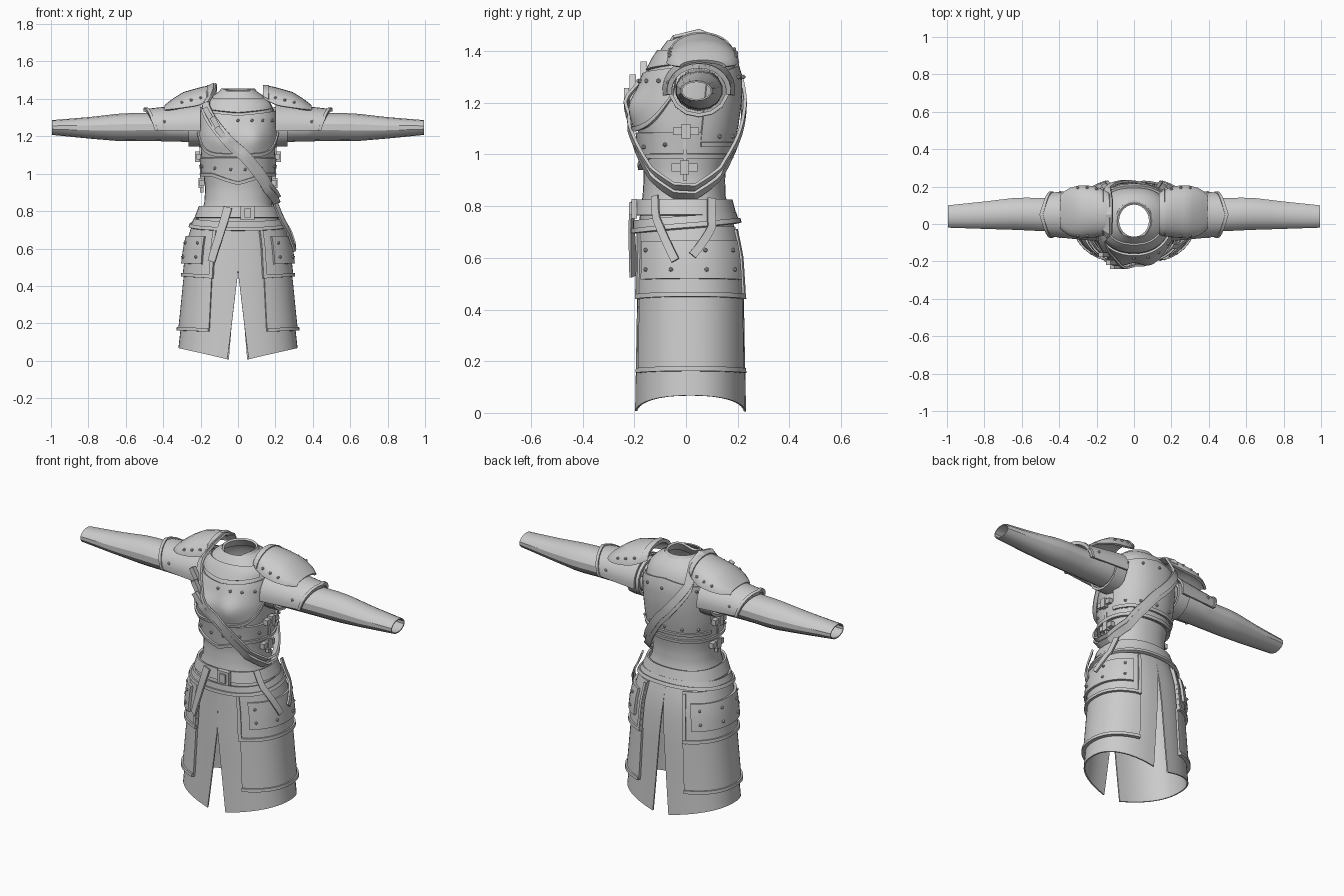
import bpy, bmesh
from math import sin, cos, pi, exp, copysign
from mathutils import Vector, Matrix

cube = bpy.data.objects.get("Cube")
if cube:
    bpy.data.objects.remove(cube)

grey = bpy.data.materials.new("plain grey")
grey.use_nodes = True
grey.diffuse_color = (0.6, 0.6, 0.6, 1)
grey.node_tree.nodes["Principled BSDF"].inputs["Base Color"].default_value = (0.6, 0.6, 0.6, 1)
parts = []

# height, half width, front y, back y
BODY = [(0, .322, -.195, .23), (.2, .3, -.19, .225), (.45, .275, -.185, .22), (.6, .258, -.18, .21),
        (.7, .235, -.178, .19), (.78, .2, -.175, .165), (.84, .178, -.165, .15), (.92, .172, -.16, .148),
        (1, .182, -.17, .162), (1.1, .195, -.182, .183), (1.2, .198, -.18, .198), (1.3, .195, -.155, .2),
        (1.37, .18, -.12, .18), (1.42, .13, -.085, .145), (1.44, .095, -.07, .115)]
# x, centre z, centre y, z radius, y radius
ARM = [(.16, 1.25, .05, .08, .09), (.35, 1.25, .05, .075, .09), (.48, 1.25, .05, .072, .088),
       (.62, 1.248, .055, .072, .086), (.8, 1.245, .047, .054, .072), (1, 1.247, .04, .036, .058)]
SHOULDER = [(.135, 1.4, .055, .062, .1), (.17, 1.38, .06, .083, .12), (.22, 1.36, .065, .09, .132),
            (.29, 1.35, .065, .08, .135), (.35, 1.342, .065, .05, .12), (.39, 1.338, .065, .022, .085)]


def lerp(a, b, t):
    return a + (b - a) * t


def sample(rows, t):
    for a, b in zip(rows, rows[1:]):
        if t <= b[0]:
            break
    k = min(1, max(0, (t - a[0]) / (b[0] - a[0])))
    return [lerp(p, q, k) for p, q in zip(a[1:], b[1:])]


def body(angle, z, off=0):
    """Point around the trunk; angle zero is the front, positive turns to +x."""
    w, front, back = sample(BODY, z)
    bend = lambda v: copysign(abs(v) ** .88, v)
    mid = (front + back) / 2
    depth = (back - front) / 2 + off
    x = (w + off) * bend(sin(angle))
    y = mid - depth * bend(cos(angle))
    if cos(angle) > 0:
        y -= .032 * exp(-((abs(x) - .09) / .07) ** 2 - ((z - 1.18) / .07) ** 2)
    return Vector((x, y, z))


def limb(rows):
    def point(angle, x, off=0):
        zc, yc, rz, ry = sample(rows, x)
        return Vector((x, yc + (ry + off) * sin(angle), zc + (rz + off) * cos(angle)))
    return point


arm, shoulder = limb(ARM), limb(SHOULDER)


def finish(name, bm, thick=0, mirror=False):
    mesh = bpy.data.meshes.new(name)
    bm.to_mesh(mesh)
    bm.free()
    ob = bpy.data.objects.new(name, mesh)
    bpy.context.collection.objects.link(ob)
    mesh.materials.append(grey)
    if thick:
        shell = ob.modifiers.new("thickness", 'SOLIDIFY')
        shell.thickness, shell.offset = thick, 0
    if mirror:
        ob.modifiers.new("mirror", 'MIRROR').use_mirror_merge = False
    parts.append(ob)
    return ob


def patch(name, point, nu, nv, thick=.01, mirror=False):
    """Sheet through point(u, v), both from zero to one."""
    bm = bmesh.new()
    grid = [[bm.verts.new(point(i / nu, j / nv)) for j in range(nv + 1)] for i in range(nu + 1)]
    for a, b in zip(grid, grid[1:]):
        for j in range(nv):
            bm.faces.new((a[j], b[j], b[j + 1], a[j + 1]))
    bmesh.ops.remove_doubles(bm, verts=bm.verts[:], dist=.00001)
    return finish(name, bm, thick, mirror)


def plate(name, a0, a1, low, high, off, nu=20, nv=4, thick=.012, mirror=False, lip=True):
    """Plate lying on the trunk between two angles and two edge heights."""
    def point(u, v):
        a = lerp(a0, a1, u)
        return body(a, lerp(low(a), high(a), v), off)
    patch(name, point, nu, nv, thick, mirror)
    if lip:
        rim = lambda u, v: body(lerp(a0, a1, u), low(lerp(a0, a1, u)) + .018 * v, off + .008)
        patch(name + "_rim", rim, nu, 1, .014, mirror)


def ribbon(name, pts, width, centre=None, thick=.01):
    bm = bmesh.new()
    rows = []
    for i, p in enumerate(pts):
        along = pts[min(i + 1, len(pts) - 1)] - pts[max(i - 1, 0)]
        out = p - (centre or Vector((0, .02, p.z)))
        side = along.cross(out).normalized() * width / 2
        rows.append((bm.verts.new(p - side), bm.verts.new(p + side)))
    for a, b in zip(rows, rows[1:]):
        bm.faces.new((a[0], b[0], b[1], a[1]))
    return finish(name, bm, thick)


def path(keys, off, steps=5, drop=0):
    """Trunk points along a chain of (angle, height) keys."""
    pts = []
    for a, b in zip(keys, keys[1:]):
        pts += [body(lerp(a[0], b[0], i / steps), lerp(a[1], b[1], i / steps) - drop, off) for i in range(steps)]
    return pts + [body(keys[-1][0], keys[-1][1] - drop, off)]


def block(name, place, size, turn=0, mirror=False):
    bm = bmesh.new()
    bmesh.ops.create_cube(bm, size=1, matrix=Matrix.Translation(place) @ Matrix.Rotation(turn, 4, 'Y')
                          @ Matrix.Diagonal((*size, 1)))
    return finish(name, bm, mirror=mirror)


def rivets(name, pts, mirror=False):
    bm = bmesh.new()
    for p in pts:
        bmesh.ops.create_icosphere(bm, subdivisions=1, radius=.009, matrix=Matrix.Translation(p))
    finish(name, bm, mirror=mirror)


# Cloth: tunic, collar, split skirt, sleeves
patch("tunic", lambda u, v: body(2 * pi * u, lerp(.72, 1.44, v)), 36, 24, .006)


def collar_point(u, v):
    a = 2 * pi * u
    r = lerp(.115, .085, v)
    dip = .04 * max(0, cos(a)) ** 4
    return Vector((r * sin(a), .018 - (r + .006) * cos(a), lerp(1.405, 1.452, v) - dip))


patch("collar", collar_point, 24, 2, .012)


def skirt_point(u, v):
    a = lerp(.14 * max(0, 1 - v * .8 / .47), pi - .12 * max(0, 1 - v * .8 / .64), u)
    return body(a, lerp(.075 * sin(a) ** .8 - .008, .8, v))


patch("skirt_halves", skirt_point, 24, 14, .008, True)
patch("sleeves", lambda u, v: arm(2 * pi * u, lerp(.16, .995, v)), 14, 12, .006, True)

# Armour on the arms
patch("armhole_cuffs", lambda u, v: arm(2 * pi * u, lerp(.19, .265, v), .02), 14, 1, .014, True)


def upper_arm(a, v, off=0):
    x = lerp(.2, .505 - .035 * abs(a), v)
    return arm(a, x, .018 + .09 * (.5 - x) + off)


patch("upper_arm_plates", lambda u, v: upper_arm(lerp(-1.75, 1.75, u), v), 14, 4, .012, True)
patch("upper_arm_rims", lambda u, v: upper_arm(lerp(-1.75, 1.75, u), lerp(.94, 1, v), .006), 14, 1, .014, True)
patch("shoulder_plates", lambda u, v: shoulder(lerp(-1.55, 1.55, u), lerp(.135, .39, v)), 12, 10, .014, True)
patch("shoulder_collars", lambda u, v: shoulder(lerp(-1.4, 1.4, u), lerp(.135, .165, v), .006), 12, 1, .012, True)
rivets("shoulder_rivets", [shoulder(a, x, .008) for a in (-1.15, 1.15) for x in (.2, .25, .3)]
       + [upper_arm(a, .75, .006) for a in (-1.3, 1.3)], True)

# Torso armour
plate("breastplate", -1.3, 1.3, lambda a: 1.09 + .13 * (abs(a) / 1.3) ** 4,
      lambda a: 1.31 + .02 * abs(a), .014, 28, 10)
plate("neck_plate", -1.1, 1.1, lambda a: 1.325 + .02 * abs(a), lambda a: 1.4, .008, 20, 4, lip=False)
plate("back_plate", pi - 1.3, pi + 1.3, lambda a: 1.03, lambda a: 1.35 - .03 * abs(a - pi), .012, 24, 8)
plate("waist_band", 0, 2 * pi, lambda a: .985 - .045 * max(0, 1 - min(a, 2 * pi - a) / .7),
      lambda a: 1.085, .008, 48, 3)
rivets("torso_rivets", [body(a, 1.285, .024) for a in (-.55, 0, .3, .6, .95)]
       + [body(a, 1.02 + .015 * abs(a), .02) for a in (-1.2, -.6, -.15, .15, .6, 1.2)]
       + [body(pi + a, z, .022) for z in (1.07, 1.3) for a in (-.9, -.45, 0, .45, .9)])

# Side fastenings
for height in (1.09, .95):
    block("side_buckles", body(pi / 2, height, .016), (.026, .1, .03), mirror=True)
    block("side_buckle_frames", body(pi / 2, height, .022), (.026, .035, .055), mirror=True)
block("side_lacing", body(pi / 2, 1, .012), (.02, .016, .2), mirror=True)

# Belts and buckle
plate("upper_belt", 0, 2 * pi, lambda a: .765, lambda a: .825, .02, 40, 1, lip=False)
plate("lower_belt", 0, 2 * pi, lambda a: .715 - .02 * cos(a), lambda a: .76 - .015 * cos(a), .022, 40, 1)
block("belt_buckle", body(.18, .79, .03), (.075, .02, .075))
block("belt_buckle_bar", body(.18, .79, .042), (.035, .016, .05))

# Hip armour: upper and lower plates, riveted panels
plate("upper_hip_plates", .42, pi - .42, lambda a: .435 + .015 * sin(a), lambda a: .72, .016, 20, 5, mirror=True)
plate("lower_hip_plates", .46, pi - .42, lambda a: .15 + .012 * sin(a), lambda a: .45, .01, 20, 4, mirror=True)
for front, edge in ((True, .42), (False, pi - .42)):
    turn = 1 if front else -1
    patch("hip_plate_side_rims", lambda u, v: body(edge + turn * .07 * u, lerp(.44, .71, v), .023), 1, 5, .014, True)
plate("hip_panels", .66, pi - .6, lambda a: .51 + .01 * sin(a), lambda a: .665, .03, 16, 3, .014, True, False)
rivets("hip_rivets", [body(a, z, .04) for a in (.8, 1.3, 1.8, 2.35) for z in (.555, .63)], True)

# Diagonal double strap, front shoulder to hip and up the back
keys = [(-.95, 1.38), (-.5, 1.27), (0, 1.14), (.35, 1.05), (.85, .94), (1.4, .875), (1.75, .87),
        (2.35, .94), (2.85, 1.06), (3.3, 1.2), (3.8, 1.34)]
hub = Vector((0, .02, 1.15))
for name, drop, off in (("outer_strap", 0, .034), ("inner_strap", .036, .03)):
    over = [Vector((-.135 - drop * .3, y, z)) for y, z in ((.13, 1.44), (.05, 1.472), (-.04, 1.45))]
    trail = path(keys, off, 5, drop * .8)
    ribbon(name, trail + over + trail[:1], .042, hub, .012)
for i in range(2):
    block("strap_holder", body(-.62 + .2 * i, 1.3 - .05 * i, .045), (.028, .025, .12), -.5)
block("strap_clasp", body(-.35, 1.22, .045), (.07, .02, .03), .9)

# Hanging strap ends
ribbon("front_belt_tail", path([(-.2, .82), (-.3, .68), (-.43, .53)], .04), .045)
ribbon("hip_tail_front", path([(1.05, .84), (1.1, .75), (1.38, .59)], .05), .032)
ribbon("hip_tail_back", path([(2.05, .83), (1.95, .72), (1.6, .61)], .05), .032)

# Apply modifiers, tidy normals, shade
bpy.ops.object.select_all(action='DESELECT')
for ob in parts:
    ob.select_set(True)
bpy.context.view_layer.objects.active = parts[0]
bpy.ops.object.convert(target='MESH')
for ob in parts:
    bm = bmesh.new()
    bm.from_mesh(ob.data)
    bmesh.ops.recalc_face_normals(bm, faces=bm.faces[:])
    bm.to_mesh(ob.data)
    bm.free()
bpy.ops.object.shade_smooth_by_angle(angle=pi / 6)
